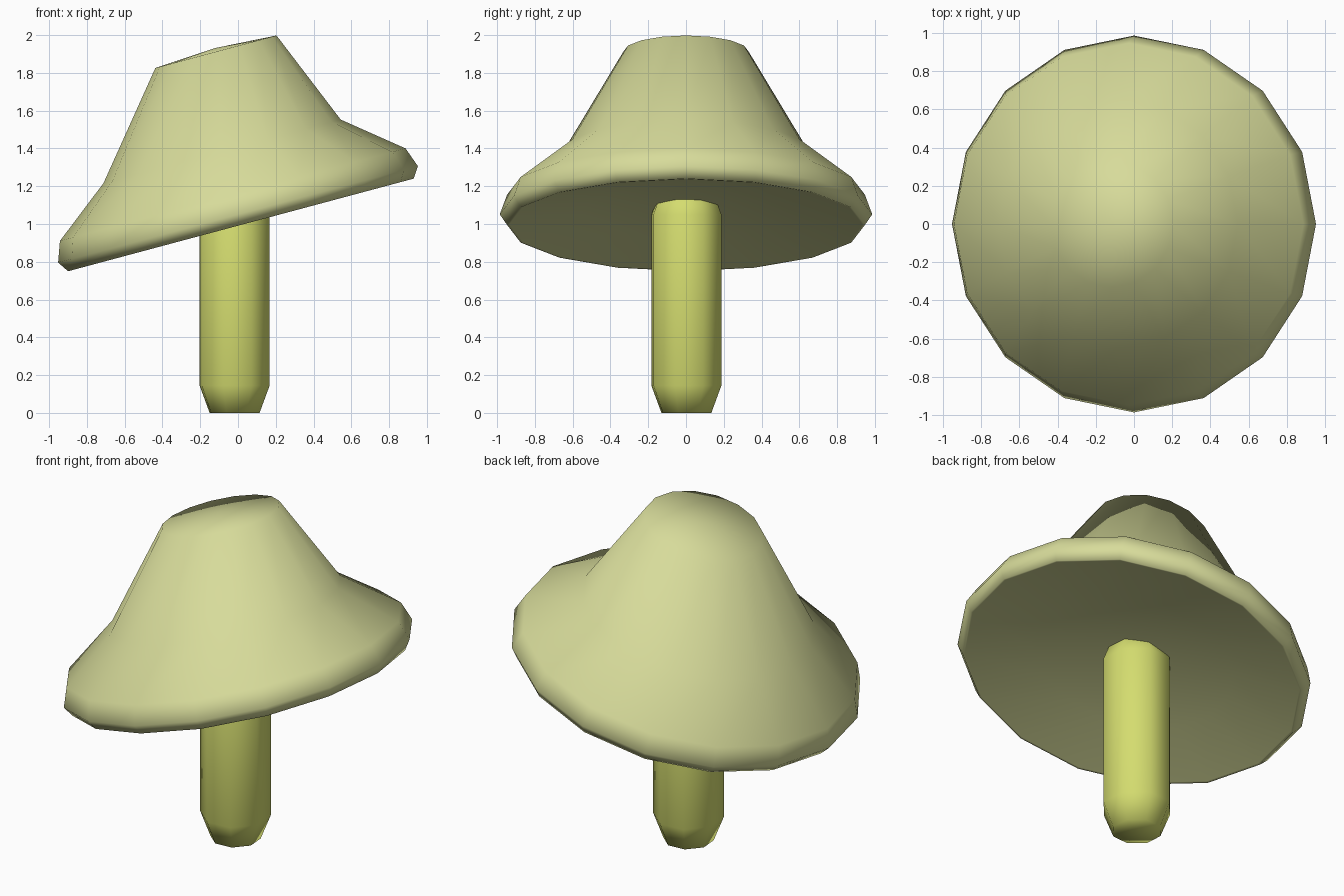
import bpy
import bmesh
import math

cube = bpy.data.objects.get("Cube")
if cube:
    bpy.data.objects.remove(cube, do_unlink=True)


def material(name, color):
    mat = bpy.data.materials.new(name)
    mat.use_nodes = True
    mat.diffuse_color = (*color, 1)
    bsdf = next(n for n in mat.node_tree.nodes if n.type == "BSDF_PRINCIPLED")
    bsdf.inputs["Base Color"].default_value = (*color, 1)
    return mat


def lathe(name, profile, sides, mat, turn=0.0):
    """Rings from (radius, height, sideways shift); zero radius makes a pole."""
    bm = bmesh.new()
    rings = []
    for r, z, shift in profile:
        if r == 0:
            rings.append([bm.verts.new((shift, 0, z))] * sides)
        else:
            angles = [turn + math.tau * i / sides for i in range(sides)]
            rings.append([bm.verts.new((shift + r * math.cos(a), r * math.sin(a), z))
                          for a in angles])
    for low, high in zip(rings, rings[1:]):
        for i in range(sides):
            j = (i + 1) % sides
            corners = [low[i], low[j], high[j], high[i]]
            bm.faces.new(list(dict.fromkeys(corners)))
    bmesh.ops.recalc_face_normals(bm, faces=bm.faces)
    for face in bm.faces:
        face.smooth = True
    mesh = bpy.data.meshes.new(name)
    bm.to_mesh(mesh)
    bm.free()
    mesh.materials.append(mat)
    obj = bpy.data.objects.new(name, mesh)
    bpy.context.collection.objects.link(obj)
    return obj


cap_mat = material("pale_khaki", (0.68, 0.71, 0.325))
stem_mat = material("yellow_green", (0.66, 0.72, 0.16))

# Tilted cap: hollow underside with a tight lip, rounded brim, leaning crown
cap = lathe("mushroom_cap",
            [(0, 0.11, 0), (0.55, 0.07, 0), (0.935, 0.002, 0), (0.947, 0, 0),
             (0.986, 0.058, 0), (0.947, 0.166, 0), (0.65, 0.402, 0.005),
             (0.332, 0.92, 0.11), (0, 0.94, 0.11)], 16, cap_mat)
cap.location = (0.015, 0, 0.995)
cap.rotation_euler = (0, math.radians(-15), 0)

# Upright stem with both ends chamfered, its top buried in the cap
stem = lathe("mushroom_stem",
             [(0, 0, 0), (0.139, 0, 0), (0.195, 0.145, 0),
              (0.195, 1.05, 0), (0.139, 1.195, 0), (0, 1.195, 0)],
             8, stem_mat, math.radians(27))
stem.location = (-0.018, 0.002, 0)
